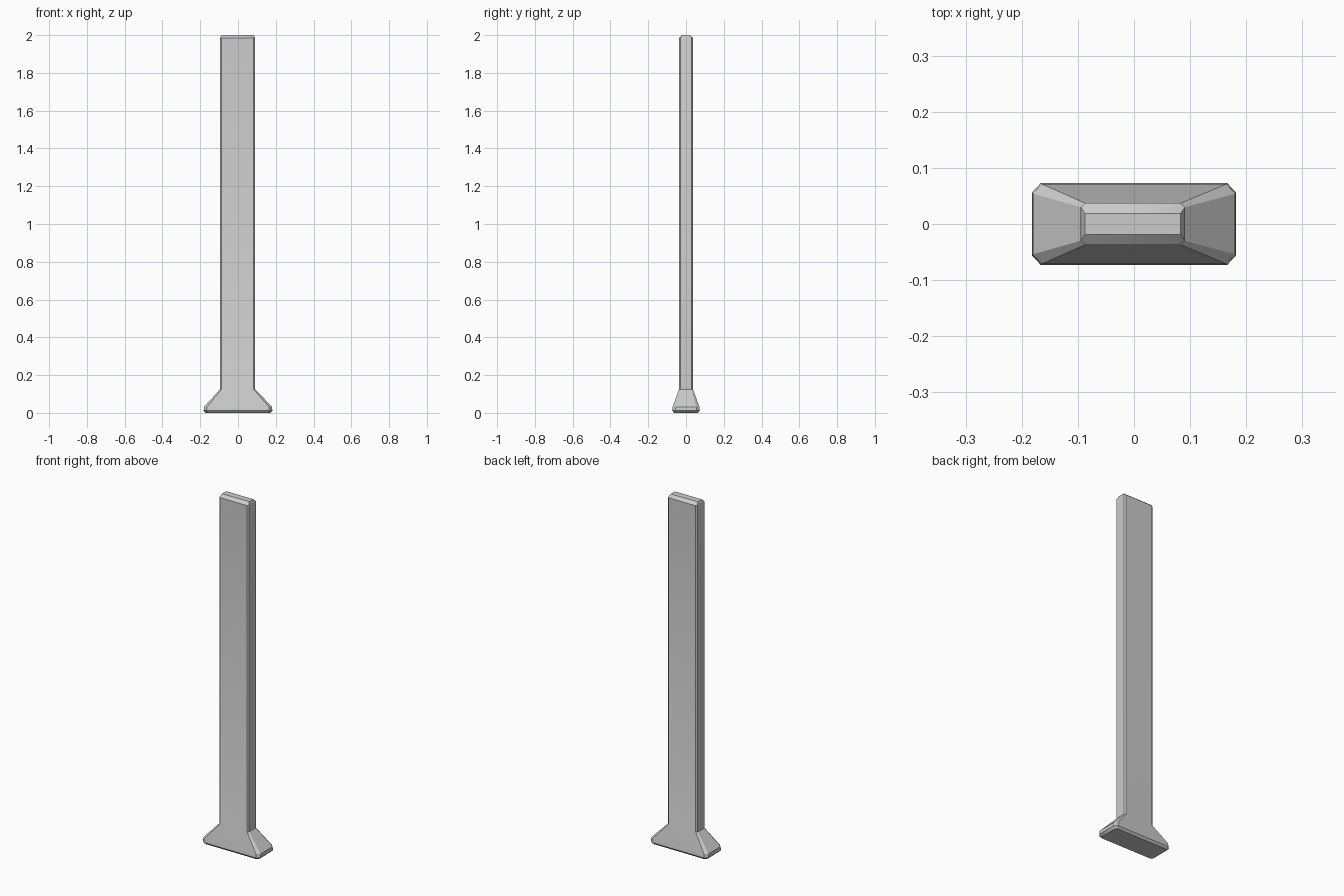
import bpy, bmesh, math

cube = bpy.data.objects.get("Cube")
if cube:
    bpy.data.objects.remove(cube, do_unlink=True)

grey = bpy.data.materials.new("plain grey")
grey.use_nodes = True
colour = (0.6, 0.6, 0.6, 1)
grey.diffuse_color = colour
grey.node_tree.nodes["Principled BSDF"].inputs["Base Color"].default_value = colour


def chamfered_ring(bm, z, hx, hy, cx, cy, ox=0.0):
    """Rectangle with cut corners at height z."""
    corner = [(hx, hy - cy), (hx - cx, hy)]
    pts = corner + [(-x, y) for x, y in reversed(corner)]
    pts += [(-x, -y) for x, y in pts]
    return [bm.verts.new((x + ox, y, z)) for x, y in pts]


# Sections from the foot up: height, half sizes, corner cuts, x offset
sections = [
    (0.0, 0.170, 0.062, 0.010, 0.012, 0),          # underside
    (0.012, 0.182, 0.073, 0.016, 0.017, 0),        # foot rim
    (0.032, 0.180, 0.071, 0.016, 0.017, 0),
    (0.125, 0.093, 0.037, 0.008, 0.007, -0.002),   # shaft bottom
    (1.985, 0.093, 0.037, 0.008, 0.007, -0.002),   # shaft top
    (2.0, 0.085, 0.019, 0.0005, 0.0005, -0.002),   # flat cap
]

bm = bmesh.new()
rings = [chamfered_ring(bm, *s) for s in sections]
for low, high in zip(rings, rings[1:]):
    for i in range(8):
        j = (i + 1) % 8
        bm.faces.new((low[i], low[j], high[j], high[i]))
bm.faces.new(rings[0][::-1])
bm.faces.new(rings[-1])
bmesh.ops.recalc_face_normals(bm, faces=bm.faces)

mesh = bpy.data.meshes.new("flared_post")
bm.to_mesh(mesh)
bm.free()
mesh.materials.append(grey)
post = bpy.data.objects.new("flared_post", mesh)
bpy.context.collection.objects.link(post)

# Smooth the gentle slopes, keep the crisp chamfers
bpy.ops.object.select_all(action='DESELECT')
post.select_set(True)
bpy.context.view_layer.objects.active = post
bpy.ops.object.shade_smooth_by_angle(angle=math.radians(30))
